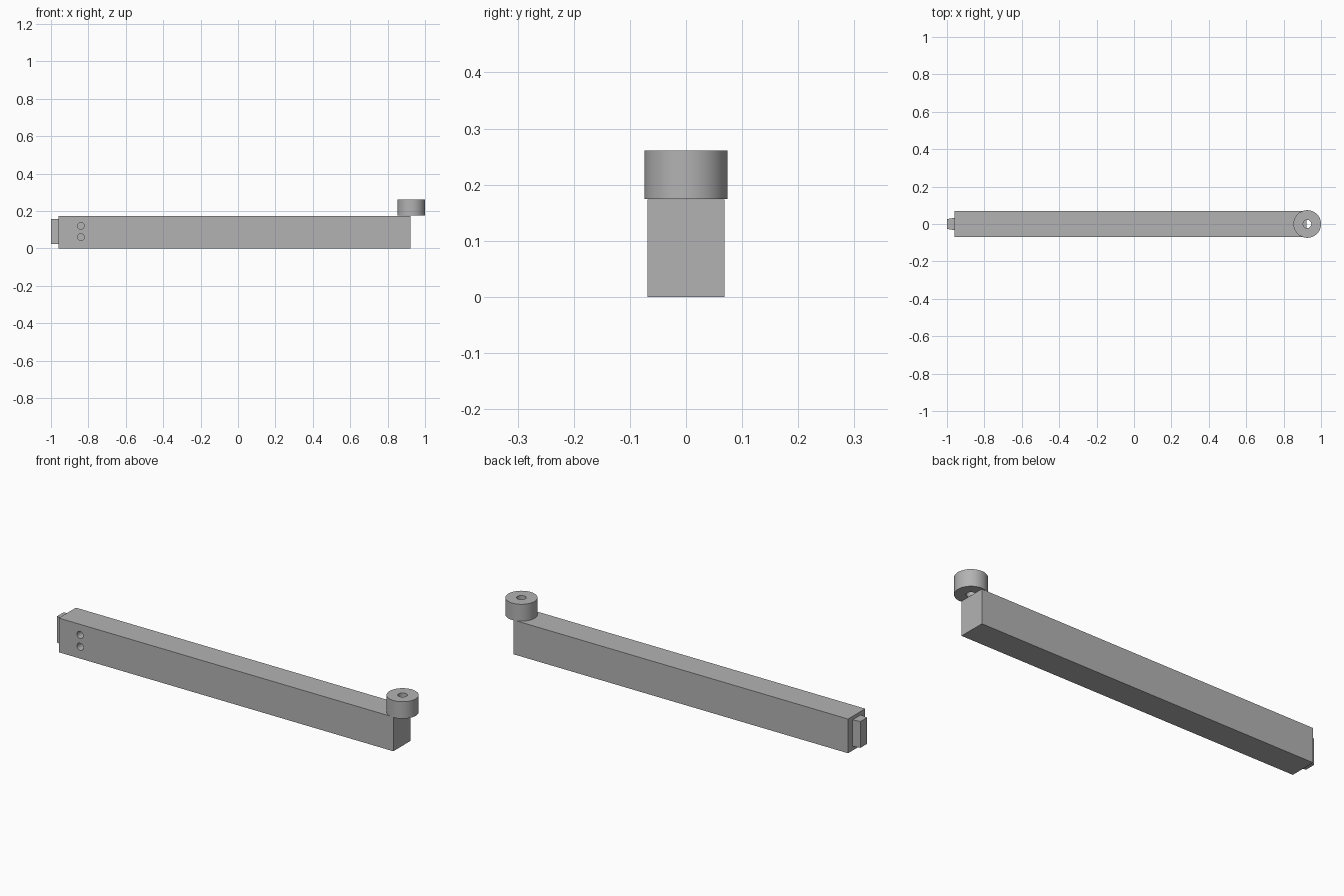
import bpy
import bmesh
from math import pi
from mathutils import Matrix

if "Cube" in bpy.data.objects:
    bpy.data.objects.remove(bpy.data.objects["Cube"], do_unlink=True)

GREY = (0.45, 0.45, 0.45, 1)
grey = bpy.data.materials.new("plain grey")
grey.use_nodes = True
grey.diffuse_color = GREY
grey.node_tree.nodes["Principled BSDF"].inputs["Base Color"].default_value = GREY


def finish(name, bm):
    mesh = bpy.data.meshes.new(name)
    bm.to_mesh(mesh)
    bm.free()
    mesh.materials.append(grey)
    obj = bpy.data.objects.new(name, mesh)
    bpy.context.collection.objects.link(obj)
    return obj


def box(name, x0, x1, half_y, z0, z1):
    bm = bmesh.new()
    bmesh.ops.create_cube(bm, size=1)
    for v in bm.verts:
        v.co.x = x1 if v.co.x > 0 else x0
        v.co.y *= 2 * half_y
        v.co.z = z1 if v.co.z > 0 else z0
    return finish(name, bm)


def cylinder(name, centre, radius, depth, tilt=0):
    bm = bmesh.new()
    matrix = Matrix.Translation(centre) @ Matrix.Rotation(tilt, 4, "X")
    bmesh.ops.create_cone(bm, cap_ends=True, segments=48, radius1=radius,
                          radius2=radius, depth=depth, matrix=matrix)
    return finish(name, bm)


def cut(target, cutter):
    cutter.hide_render = True
    cutter.hide_set(True)
    mod = target.modifiers.new("cut " + cutter.name, "BOOLEAN")
    mod.operation = "DIFFERENCE"
    mod.solver = "EXACT"
    mod.object = cutter
    # Bake the cut so the helper can be removed
    bpy.context.view_layer.update()
    graph = bpy.context.evaluated_depsgraph_get()
    mesh = bpy.data.meshes.new_from_object(target.evaluated_get(graph))
    target.modifiers.clear()
    target.data = mesh
    bpy.data.objects.remove(cutter, do_unlink=True)


def smooth(obj):
    bpy.ops.object.select_all(action="DESELECT")
    obj.select_set(True)
    bpy.context.view_layer.objects.active = obj
    bpy.ops.object.shade_smooth_by_angle(angle=pi / 6)


# Long beam with two blind peg holes in its front
beam = box("beam", -0.96, 0.922, 0.069, 0, 0.174)
for z in (0.06, 0.12):
    cut(beam, cylinder("peg_hole", (-0.84, -0.069, z), 0.018, 0.14, pi / 2))
smooth(beam)

# Tapered tenon on the end of the beam
tenon = box("tenon", -1, -0.96, 0.033, 0.022, 0.156)
for v in tenon.data.vertices:
    if v.co.x < -0.98:
        v.co.y *= 0.8

# Round pivot collar with a bore
collar = cylinder("pivot_collar", (0.926, 0, 0.218), 0.074, 0.086)
cut(collar, cylinder("bore", (0.926, 0, 0.218), 0.022, 0.2))
smooth(collar)
